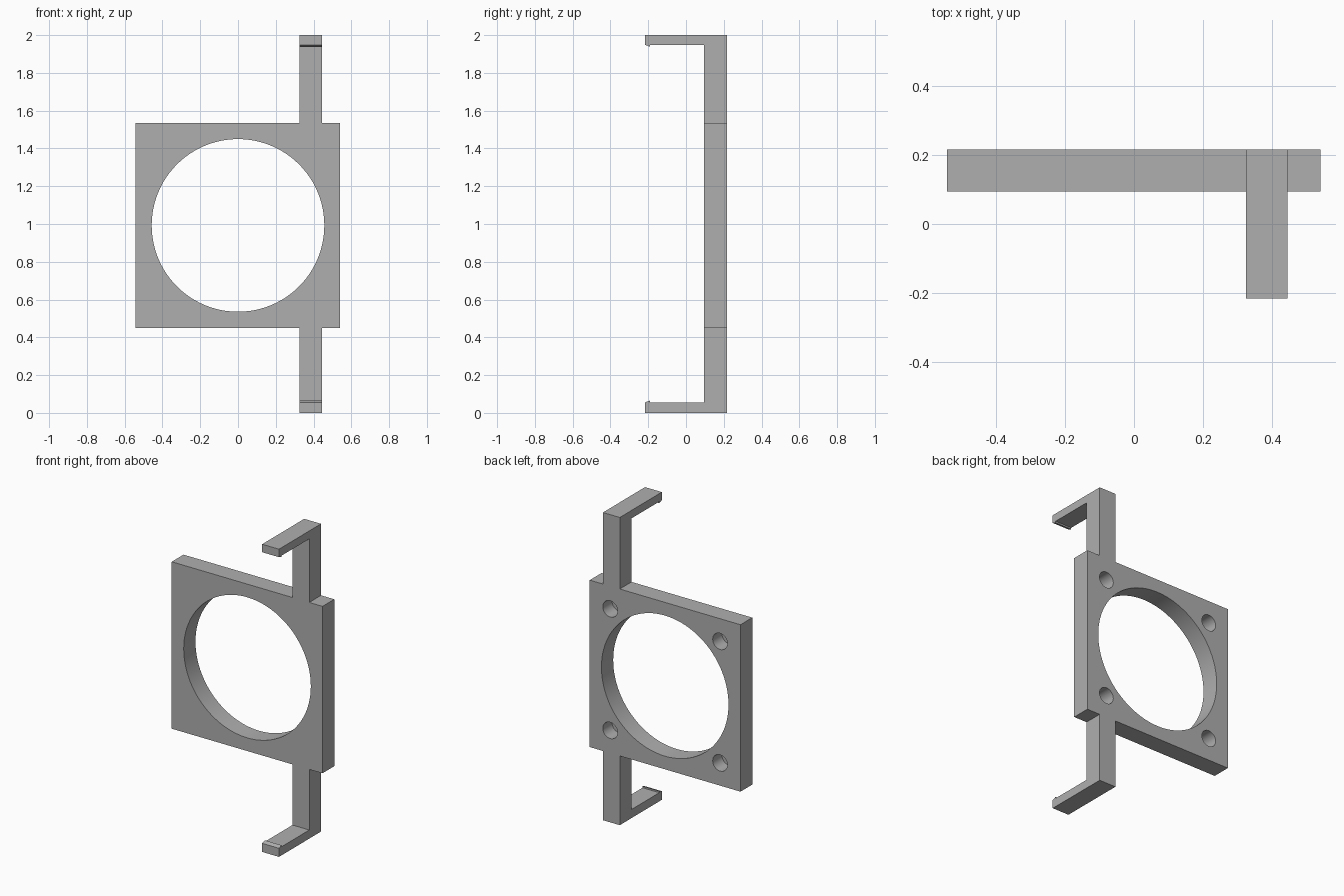
import bpy, bmesh, math

cube = bpy.data.objects.get("Cube")
if cube:
    bpy.data.objects.remove(cube, do_unlink=True)

grey = bpy.data.materials.new("plain grey")
grey.use_nodes = True
colour = (0.43, 0.43, 0.43, 1)
grey.diffuse_color = colour
grey.node_tree.nodes["Principled BSDF"].inputs["Base Color"].default_value = colour

FRONT, BACK = 0.095, 0.216
LEFT, RIGHT = -0.543, 0.541
BOTTOM, TOP = 0.45, 1.535
MID_X, MID_Z = (LEFT + RIGHT) / 2, (BOTTOM + TOP) / 2


def prism(name, points, axis, start, end):
    """Extrude a closed outline along x (outline in y, z) or y (outline in x, z)."""
    bm = bmesh.new()
    place = (lambda a, b: (start, a, b)) if axis == "x" else (lambda a, b: (a, start, b))
    face = bm.faces.new([bm.verts.new(place(*p)) for p in points])
    new = bmesh.ops.extrude_face_region(bm, geom=[face])["geom"]
    shift = (end - start, 0, 0) if axis == "x" else (0, end - start, 0)
    bmesh.ops.translate(bm, vec=shift, verts=[v for v in new if isinstance(v, bmesh.types.BMVert)])
    bmesh.ops.recalc_face_normals(bm, faces=bm.faces)
    mesh = bpy.data.meshes.new(name)
    bm.to_mesh(mesh)
    bm.free()
    mesh.materials.append(grey)
    obj = bpy.data.objects.new(name, mesh)
    bpy.context.collection.objects.link(obj)
    return obj


def circle(x, z, radius, sides):
    steps = [2 * math.pi * i / sides for i in range(sides)]
    return [(x + radius * math.cos(a), z + radius * math.sin(a)) for a in steps]


def cut(target, cutter):
    cutter.hide_render = True
    mod = target.modifiers.new("cut", "BOOLEAN")
    mod.operation, mod.solver, mod.object = "DIFFERENCE", "EXACT", cutter
    bpy.context.view_layer.objects.active = target
    bpy.ops.object.modifier_apply(modifier=mod.name)
    bpy.data.objects.remove(cutter, do_unlink=True)


# Square plate with a large round opening
plate = prism("square_plate", [(LEFT, BOTTOM), (RIGHT, BOTTOM), (RIGHT, TOP), (LEFT, TOP)],
              "y", FRONT, BACK)
cut(plate, prism("opening_cutter", circle(0, MID_Z, 0.457, 96), "y", FRONT - 0.1, BACK + 0.1))

# Blind screw holes in the back corners
for sx in (-1, 1):
    for sz in (-1, 1):
        hole = circle(MID_X + sx * 0.395, MID_Z + sz * 0.395, 0.053, 32)
        cut(plate, prism("screw_hole_cutter", hole, "y", BACK - 0.095, BACK + 0.1))

# Hooked arms above and below, each with a small sloped catch at its tip
for name, root, tip, s, thick in (("upper_hook_arm", TOP, 2, 1, 0.052),
                                  ("lower_hook_arm", BOTTOM, 0, -1, 0.056)):
    inner = tip - s * thick
    profile = [(BACK, root), (BACK, tip), (-BACK, tip), (-BACK, inner),
               (-0.19, inner - s * 0.01), (-0.19, inner), (FRONT, inner), (FRONT, root)]
    prism(name, profile, "x", 0.325, 0.446)

# Smooth round walls, crisp edges
bpy.ops.object.select_all(action="DESELECT")
plate.select_set(True)
bpy.context.view_layer.objects.active = plate
bpy.ops.object.shade_smooth_by_angle(angle=math.radians(30))
